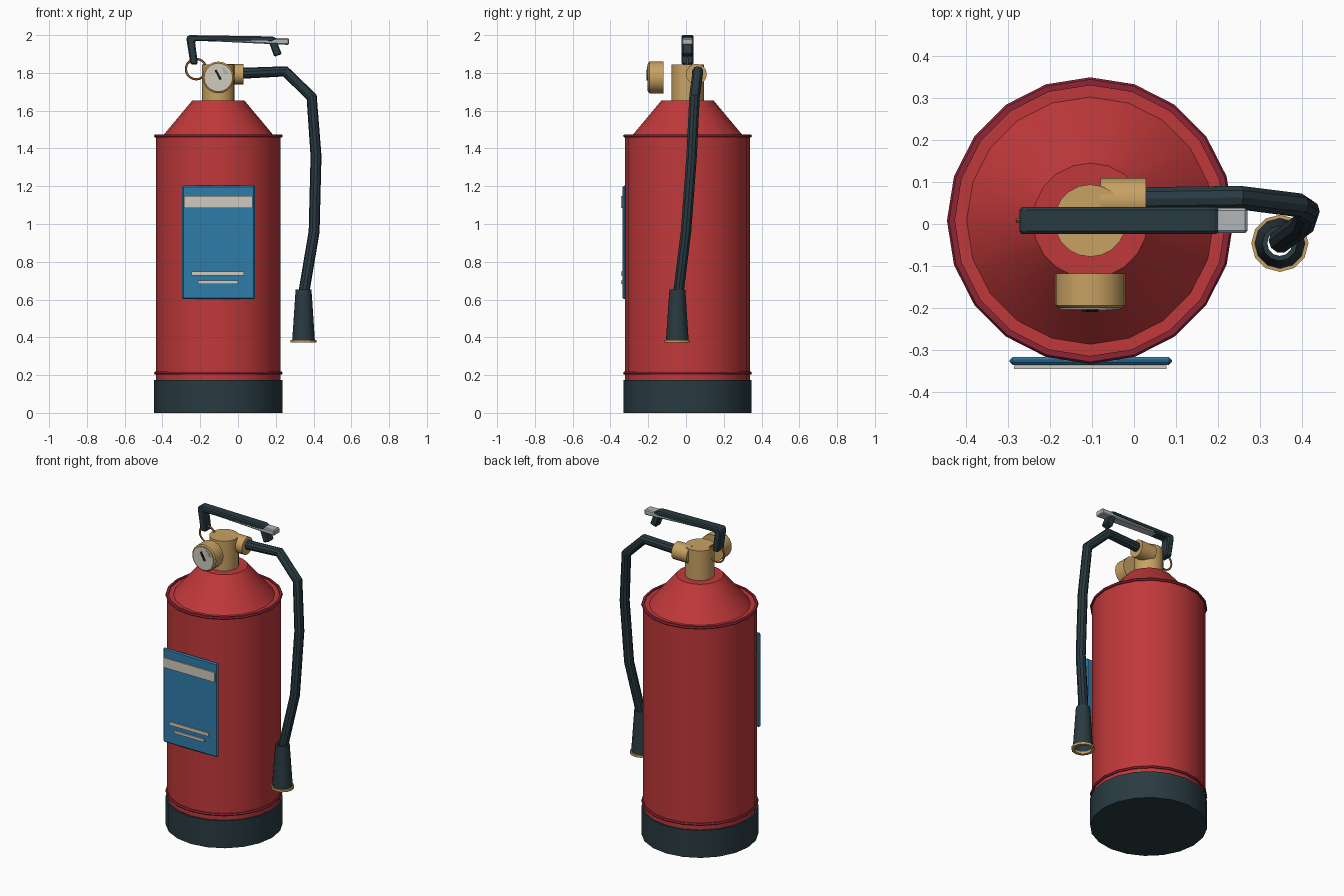
import bpy, bmesh, math
from mathutils import Vector, Matrix

cube = bpy.data.objects.get("Cube")
if cube:
    bpy.data.objects.remove(cube)

CX, CY = -0.104, 0.008   # axis of the tank


def material(name, rgb):
    m = bpy.data.materials.new(name)
    m.use_nodes = True
    m.diffuse_color = (*rgb, 1)
    bsdf = m.node_tree.nodes["Principled BSDF"]
    bsdf.inputs["Base Color"].default_value = (*rgb, 1)
    bsdf.inputs["Roughness"].default_value = 0.6
    return m


RED = material("red paint", (0.53, 0.04, 0.042))
CRIMSON = material("dark red trim", (0.27, 0.018, 0.035))
RUBBER = material("dark rubber", (0.022, 0.043, 0.053))
BRASS = material("brass", (0.58, 0.36, 0.125))
COPPER = material("copper wire", (0.52, 0.18, 0.04))
BLUE = material("label blue", (0.028, 0.2, 0.4))
CREAM = material("cream", (0.64, 0.6, 0.51))
STEEL = material("steel", (0.45, 0.47, 0.49))
BLACK = material("needle black", (0.01, 0.012, 0.015))


def finish(name, bm, mat, smooth=True, bevel=0):
    bmesh.ops.recalc_face_normals(bm, faces=bm.faces)
    mesh = bpy.data.meshes.new(name)
    bm.to_mesh(mesh)
    bm.free()
    mesh.materials.append(mat)
    ob = bpy.data.objects.new(name, mesh)
    bpy.context.collection.objects.link(ob)
    if bevel:
        mod = ob.modifiers.new("edge", "BEVEL")
        mod.width, mod.segments = bevel, 1
    if smooth:
        bpy.ops.object.select_all(action="DESELECT")
        ob.select_set(True)
        bpy.context.view_layer.objects.active = ob
        bpy.ops.object.shade_smooth_by_angle(angle=math.radians(30))
    return ob


def lathe(name, profile, mat, centre=(CX, CY, 0), axis=(0, 0, 1), sides=20, closed=False):
    """Spin (radius, height) points about an axis; open profiles are capped."""
    bm = bmesh.new()
    rings = []
    for r, h in profile:
        rings.append([bm.verts.new((r * math.cos(a), r * math.sin(a), h))
                      for a in (math.tau * i / sides for i in range(sides))])
    pairs = list(zip(rings, rings[1:]))
    if closed:
        pairs.append((rings[-1], rings[0]))
    else:
        bm.faces.new(rings[0])
        bm.faces.new(rings[-1])
    for a, b in pairs:
        for i in range(sides):
            j = (i + 1) % sides
            bm.faces.new((a[i], a[j], b[j], b[i]))
    turn = Vector((0, 0, 1)).rotation_difference(Vector(axis)).to_matrix().to_4x4()
    bm.transform(Matrix.Translation(centre) @ turn)
    return finish(name, bm, mat)


def slab(name, outline, y0, y1, mat, bevel=0):
    """Extrude an (x, z) outline from y0 to y1."""
    bm = bmesh.new()
    face = bm.faces.new([bm.verts.new((x, y0, z)) for x, z in outline])
    out = bmesh.ops.extrude_face_region(bm, geom=[face])
    verts = [v for v in out["geom"] if isinstance(v, bmesh.types.BMVert)]
    bmesh.ops.translate(bm, verts=verts, vec=(0, y1 - y0, 0))
    return finish(name, bm, mat, smooth=False, bevel=bevel)


def plate(name, x0, x1, z0, z1, y0, y1, mat, bevel=0):
    return slab(name, [(x0, z0), (x1, z0), (x1, z1), (x0, z1)], y0, y1, mat, bevel)


def tube(name, points, radius, mat, sides=10):
    """Sweep a circle along points, mitred at each bend."""
    pts = [Vector(p) for p in points]
    bm = bmesh.new()
    rings = []
    for i, p in enumerate(pts):
        before = (p - pts[i - 1]).normalized() if i else Vector()
        after = (pts[i + 1] - p).normalized() if i < len(pts) - 1 else Vector()
        d = (before + after).normalized()
        u = d.cross(Vector((0, 1, 0))).normalized()
        v = d.cross(u)
        rings.append([bm.verts.new(p + radius * (u * math.cos(a) + v * math.sin(a)))
                      for a in (math.tau * k / sides for k in range(sides))])
    for a, b in zip(rings, rings[1:]):
        for k in range(sides):
            j = (k + 1) % sides
            bm.faces.new((a[k], a[j], b[j], b[k]))
    bm.faces.new(rings[0])
    bm.faces.new(rings[-1])
    return finish(name, bm, mat)


# Tank
lathe("base_boot", [(0.34, 0), (0.34, 0.175)], RUBBER)
lathe("tank_body", [(0.33, 0.17), (0.33, 1.467)], RED)
lathe("shoulder", [(0.3, 1.46), (0.137, 1.655)], RED)
for name, z in (("lower_trim", 0.21), ("upper_trim", 1.466)):
    lathe(name, [(0.322, z - 0.008), (0.336, z - 0.008), (0.341, z),
                 (0.336, z + 0.008), (0.322, z + 0.008)], CRIMSON, closed=True)

# Valve and outlet
lathe("valve", [(0.086, 1.64), (0.086, 1.845)], BRASS)
lathe("valve_outlet", [(0.055, -0.08), (0.055, 0.028)], BRASS,
      centre=(0, 0.055, 1.793), axis=(1, 0, 0), sides=16)

# Pressure gauge
gauge = (CX, 0, 1.776)
front = (0, -1, 0)
lathe("gauge_case", [(0.084, 0.118), (0.084, 0.194), (0.076, 0.2)], BRASS, gauge, front)
lathe("gauge_dial", [(0.072, 0.199), (0.072, 0.204)], CREAM, gauge, front)
slab("gauge_needle", [(-0.124, 1.812), (-0.114, 1.818), (-0.086, 1.768), (-0.096, 1.76)],
     -0.209, -0.203, BLACK)
slab("gauge_zone", [(-0.075, 1.795), (-0.05, 1.795), (-0.066, 1.825), (-0.085, 1.833)],
     -0.206, -0.203, STEEL)

# Hose and nozzle
tube("hose", [(0.02, 0.06, 1.798), (0.25, 0.063, 1.808), (0.39, 0.045, 1.672),
              (0.413, 0.03, 1.36), (0.403, 0.0, 0.96), (0.349, -0.04, 0.64)], 0.029, RUBBER)
nozzle = (0.347, -0.046, 0)
lathe("nozzle", [(0.06, 0.385), (0.042, 0.652), (0.03, 0.652), (0.03, 0.6), (0.052, 0.385)],
      RUBBER, nozzle, sides=12, closed=True)
lathe("nozzle_rim", [(0.05, 0.372), (0.068, 0.372), (0.068, 0.387), (0.05, 0.387)],
      BRASS, nozzle, sides=12, closed=True)

# Handle, squeeze lever and safety ring
slab("handle", [(-0.252, 1.845), (-0.212, 1.845), (-0.228, 1.968), (0.18, 1.965),
                (0.21, 1.978), (0.185, 1.993), (-0.262, 2.0), (-0.274, 1.985)],
     CY - 0.032, CY + 0.032, RUBBER, bevel=0.007)
slab("squeeze_lever", [(-0.155, 1.968), (0.27, 1.948), (0.27, 1.984), (-0.155, 1.984)],
     CY - 0.03, CY + 0.03, STEEL, bevel=0.006)
slab("handle_tip", [(0.162, 1.968), (0.192, 1.885), (0.232, 1.9), (0.205, 1.968)],
     CY - 0.028, CY + 0.028, RUBBER, bevel=0.006)
wire = [(0.054 + 0.006 * math.cos(math.tau * i / 6), 0.006 * math.sin(math.tau * i / 6))
        for i in range(6)]
lathe("safety_ring", wire, COPPER, (-0.222, CY, 1.82), front, closed=True)

# Label with its stripes
plate("label", -0.296, 0.09, 0.602, 1.203, -0.335, -0.317, BLUE, bevel=0.007)
for name, x0, x1, z0, z1 in (("label_band", -0.285, 0.077, 1.085, 1.147),
                             ("label_line_upper", -0.245, 0.032, 0.727, 0.748),
                             ("label_line_lower", -0.213, 0.001, 0.683, 0.7)):
    plate(name, x0, x1, z0, z1, -0.345, -0.337, CREAM)
